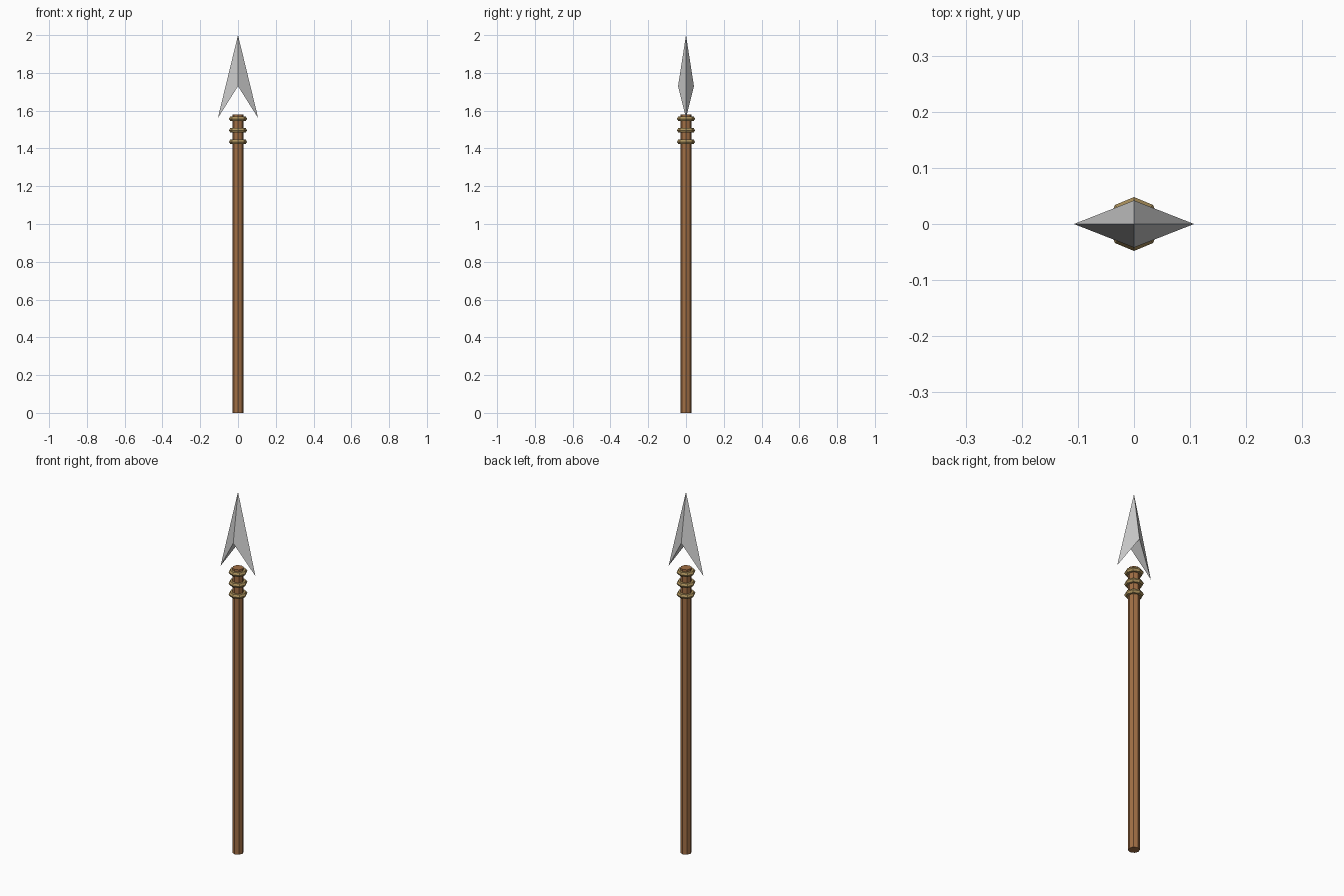
import bpy, bmesh
from math import cos, sin, tau

if "Cube" in bpy.data.objects:
    bpy.data.objects.remove(bpy.data.objects["Cube"])

SIDES = 8


def material(name, rgb):
    m = bpy.data.materials.new(name)
    m.diffuse_color = (*rgb, 1)
    m.use_nodes = True
    m.node_tree.nodes["Principled BSDF"].inputs["Base Color"].default_value = m.diffuse_color
    return m


def make_object(name, verts, faces, mat=None):
    mesh = bpy.data.meshes.new(name)
    mesh.from_pydata(verts, [], faces)
    bm = bmesh.new()
    bm.from_mesh(mesh)
    bmesh.ops.recalc_face_normals(bm, faces=bm.faces)
    bm.to_mesh(mesh)
    bm.free()
    if mat:
        mesh.materials.append(mat)
    obj = bpy.data.objects.new(name, mesh)
    bpy.context.collection.objects.link(obj)
    return obj


def lathe(name, profile, mat, closed):
    """Spin an (r, z) profile; closed joins it into a ring, open gets end caps."""
    n = len(profile)
    verts = [(r * cos(tau * i / SIDES), r * sin(tau * i / SIDES), z)
             for i in range(SIDES) for r, z in profile]
    faces = []
    for i in range(SIDES):
        a, b = i * n, (i + 1) % SIDES * n
        for j in range(n if closed else n - 1):
            k = (j + 1) % n
            faces.append((a + j, b + j, b + k, a + k))
    if not closed:
        faces += [[i * n + j for i in range(SIDES)] for j in (0, n - 1)]
    return make_object(name, verts, faces, mat)


wood = material("wood", (0.36, 0.16, 0.06))
brass = material("brass", (0.42, 0.29, 0.11))

# Wooden shaft
lathe("shaft", [(0.029, 0), (0.029, 1.58)], wood, False)

# Three binding rings below the head
for i, z in enumerate((1.435, 1.496, 1.557)):
    section = [(0.035 + 0.013 * cos(tau * k / 6), z + 0.013 * sin(tau * k / 6))
               for k in range(6)]
    lathe(f"binding_ring_{i + 1}", section, brass, True)

# Barbed spearhead: tip, two barbs, front and back ridge points
make_object("spearhead",
            [(0, 0, 2), (-0.107, 0, 1.56), (0.107, 0, 1.56),
             (0, -0.042, 1.73), (0, 0.042, 1.73)],
            [(0, 1, 3), (0, 3, 2), (0, 2, 4), (0, 4, 1), (1, 4, 3), (2, 3, 4)],
            material("steel", (0.58, 0.59, 0.56)))
